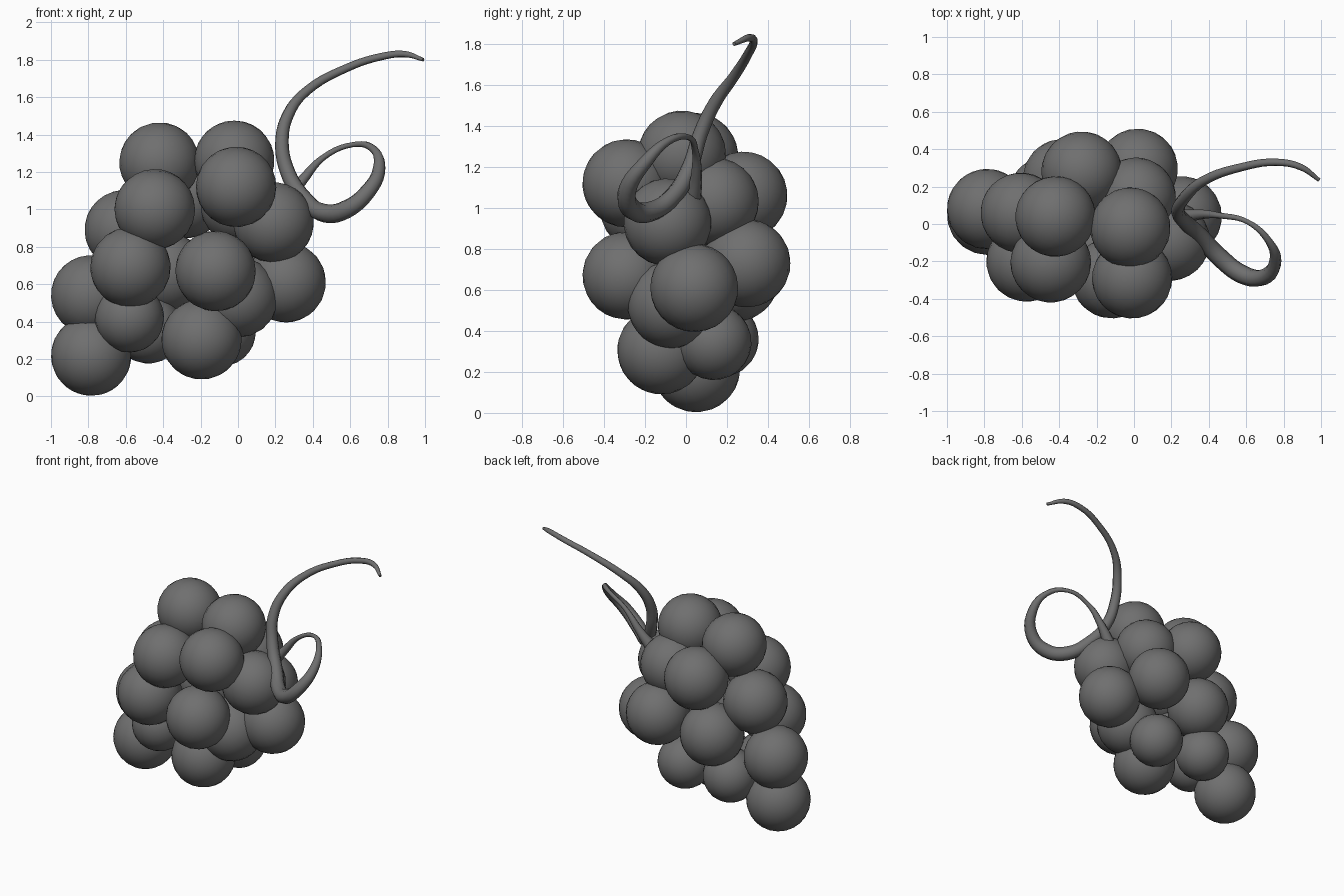
import bpy
import random
from math import tau

random.seed(4)
if "Cube" in bpy.data.objects:
    bpy.data.objects.remove(bpy.data.objects["Cube"], do_unlink=True)

# One flat grey for the whole bunch
grey = bpy.data.materials.new("dark_grey")
grey.use_nodes = True
colour = (0.16, 0.16, 0.16, 1)
grey.diffuse_color = colour
shader = grey.node_tree.nodes["Principled BSDF"]
shader.inputs["Base Color"].default_value = colour
shader.inputs["Roughness"].default_value = 0.7

BERRY = 0.215
SMALL = 0.185


def add_grape(name, place, radius=BERRY):
    """A berry, turned at random as if grown on its own stalk."""
    turn = [random.uniform(0, tau) for _ in range(3)]
    bpy.ops.mesh.primitive_uv_sphere_add(
        segments=24, ring_count=14, radius=radius, location=place, rotation=turn)
    grape = bpy.context.object
    grape.name = name
    grape.data.materials.append(grey)
    bpy.ops.object.shade_smooth()


# Berries, grouped by their level in the bunch
bunch = {
    "top": [(-.42, .04, 1.25), (-.02, -.02, 1.26), (-.01, -.29, 1.12),
            (-.445, -.205, 1.0), (-.28, .28, 1.06), (.01, .14, 1.03)],
    "middle": [(.19, -.09, .93), (-.605, .06, .89), (-.575, -.2, .69),
               (-.12, -.29, .67), (.02, .295, .73), (-.38, .24, .66),
               (.255, .04, .61)],
    "lower": [(0, -.07, .53), (-.785, .08, .54), (-.195, -.12, .305),
              (-.785, .05, .218)],
}
for level, places in bunch.items():
    for i, place in enumerate(places, 1):
        add_grape(f"{level}_grape_{i}", place)
for i, place in enumerate([(-.58, -.08, .42), (-.48, .17, .36), (-.09, .135, .345)], 1):
    add_grape(f"small_grape_{i}", place, SMALL)

# Curling stem: x, y, z and thickness along its path
path = [
    (.25, .03, 1.04, .045), (.34, .05, 1.15, .028), (.46, .045, 1.28, .016),
    (.61, .01, 1.345, .014), (.72, -.09, 1.325, .02), (.755, -.2, 1.22, .033),
    (.69, -.285, 1.09, .044), (.58, -.27, 1.0, .05), (.46, -.18, .98, .05),
    (.35, -.06, 1.06, .045), (.265, .02, 1.2, .04), (.235, .07, 1.36, .036),
    (.27, .14, 1.51, .032), (.37, .23, 1.635, .026), (.58, .305, 1.755, .022),
    (.76, .33, 1.815, .02), (.89, .305, 1.83, .018), (.99, .235, 1.8, .01),
]
curve = bpy.data.curves.new("stem", "CURVE")
curve.dimensions = "3D"
curve.bevel_depth = 1
curve.bevel_resolution = 2
curve.resolution_u = 5
curve.use_fill_caps = True
spline = curve.splines.new("BEZIER")
spline.bezier_points.add(len(path) - 1)
for point, (x, y, z, thickness) in zip(spline.bezier_points, path):
    point.co = (x, y, z)
    point.radius = thickness
    point.handle_left_type = point.handle_right_type = "AUTO"
spline.use_smooth = True
curve.materials.append(grey)
stem = bpy.data.objects.new("stem", curve)
bpy.context.collection.objects.link(stem)
